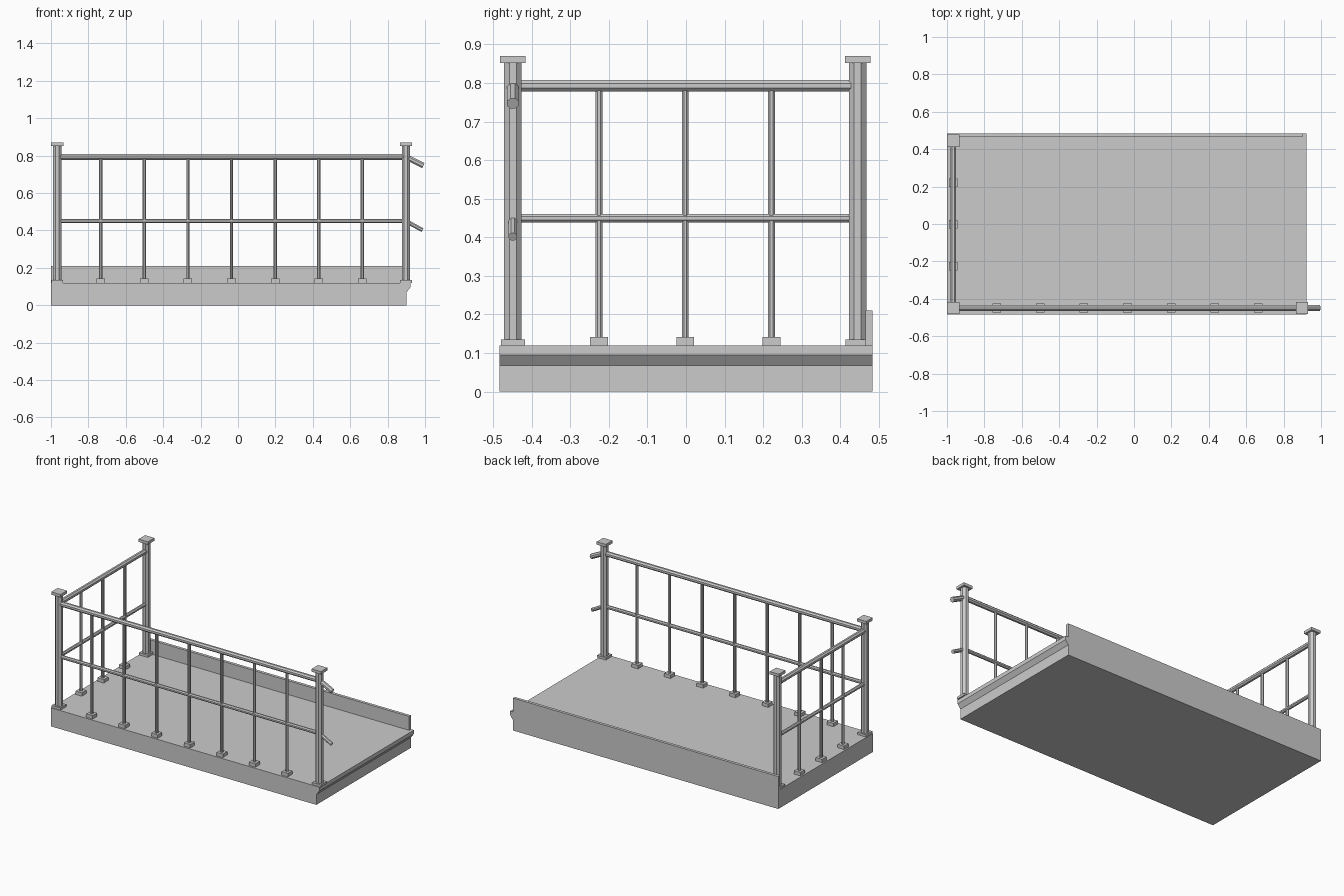
import bpy
import bmesh
from math import pi, cos
from mathutils import Vector, Matrix

cube = bpy.data.objects.get("Cube")
if cube:
    bpy.data.objects.remove(cube, do_unlink=True)

grey = bpy.data.materials.new("plain_grey")
grey.use_nodes = True
GREY = (0.6, 0.6, 0.6, 1)
grey.diffuse_color = GREY
grey.node_tree.nodes["Principled BSDF"].inputs["Base Color"].default_value = GREY


def finish(name, bm):
    bmesh.ops.recalc_face_normals(bm, faces=bm.faces)
    mesh = bpy.data.meshes.new(name)
    bm.to_mesh(mesh)
    bm.free()
    mesh.materials.append(grey)
    obj = bpy.data.objects.new(name, mesh)
    bpy.context.collection.objects.link(obj)
    return obj


def box(name, low, high):
    low, high = Vector(low), Vector(high)
    bm = bmesh.new()
    matrix = Matrix.Translation((low + high) / 2) @ Matrix.Diagonal((*(high - low), 1))
    bmesh.ops.create_cube(bm, size=1, matrix=matrix)
    return finish(name, bm)


def plate(name, x, y, half, z0, z1):
    return box(name, (x - half, y - half, z0), (x + half, y + half, z1))


def bar(name, start, end, radius):
    """Octagonal bar with flat sides square to the axes."""
    start, end = Vector(start), Vector(end)
    axis = end - start
    turn = axis.to_track_quat("Z", "Y").to_matrix().to_4x4()
    r = radius / cos(pi / 8)
    bm = bmesh.new()
    bmesh.ops.create_cone(
        bm, cap_ends=True, segments=8, radius1=r, radius2=r, depth=axis.length,
        matrix=Matrix.Translation((start + end) / 2) @ turn @ Matrix.Rotation(pi / 8, 4, "Z"))
    return finish(name, bm)


LEFT, RIGHT = 0.898, -0.967
FRONT, BACK = -0.449, 0.445
FLOOR = 0.12
EDGE = 0.484

# Landing slab with a projecting nosing at the open end
profile = [(-1, 0), (0.9, 0), (0.9, 0.067), (0.921, 0.095), (0.921, FLOOR), (-1, FLOOR)]
bm = bmesh.new()
face = bm.faces.new([bm.verts.new((x, -EDGE, z)) for x, z in profile])
extruded = bmesh.ops.extrude_face_region(bm, geom=[face])
bmesh.ops.translate(bm, vec=(0, 2 * EDGE, 0),
                    verts=[g for g in extruded["geom"] if isinstance(g, bmesh.types.BMVert)])
finish("landing_slab", bm)

# Curb along the back edge
box("back_curb", (-1, 0.465, FLOOR), (0.9, EDGE, 0.21))

# Corner posts with foot plates and caps
for name, x, y in (("front_left", LEFT, FRONT), ("front_right", RIGHT, FRONT),
                   ("back_right", RIGHT, BACK)):
    bar(name + "_post", (x, y, FLOOR), (x, y, 0.855), 0.0225)
    plate(name + "_post_foot", x, y, 0.031, FLOOR, 0.135)
    plate(name + "_post_cap", x, y, 0.033, 0.852, 0.87)

# Rails along the front and right side, with sloping ends past the left post
for name, z, radius, tip in (("top", 0.793, 0.015, (0.991, FRONT, 0.747)),
                             ("middle", 0.45, 0.011, (0.986, FRONT, 0.402))):
    bar(name + "_front_rail", (RIGHT, FRONT, z), (LEFT, FRONT, z), radius)
    bar(name + "_side_rail", (RIGHT, FRONT, z), (RIGHT, BACK, z), radius)
    bar(name + "_sloping_rail_end", (LEFT, FRONT, z), tip, radius)

# Balusters with square foot blocks
spots = [("front", RIGHT + (LEFT - RIGHT) * i / 8, FRONT) for i in range(1, 8)]
spots += [("side", RIGHT, FRONT + (BACK - FRONT) * i / 4) for i in range(1, 4)]
for i, (side, x, y) in enumerate(spots, 1):
    bar(f"{side}_baluster_{i}", (x, y, FLOOR), (x, y, 0.793), 0.009)
    plate(f"{side}_baluster_foot_{i}", x, y, 0.023, FLOOR, 0.142)
